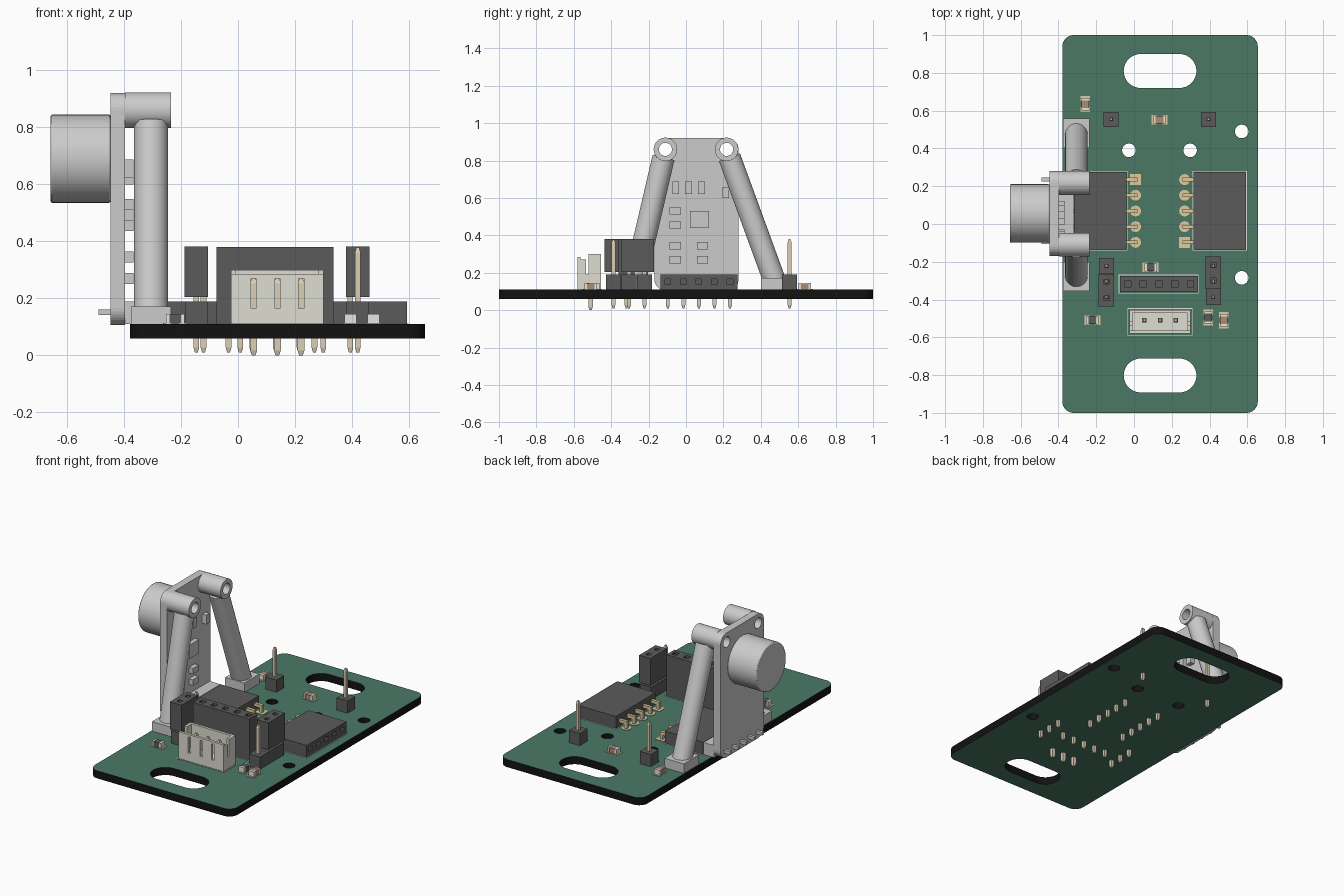
import bpy, bmesh, math
from mathutils import Matrix, Vector

if "Cube" in bpy.data.objects:
    bpy.data.objects.remove(bpy.data.objects["Cube"])


def mat(name, r, g, b):
    m = bpy.data.materials.new(name)
    m.diffuse_color = (r, g, b, 1)
    m.use_nodes = True
    m.node_tree.nodes["Principled BSDF"].inputs["Base Color"].default_value = m.diffuse_color
    return m


GREEN = mat("board_green", 0.07, 0.19, 0.13)
BLACK = mat("edge_black", 0.006, 0.006, 0.006)
DARK = mat("plastic_dark", 0.105, 0.105, 0.105)
GOLD = mat("gold", 0.75, 0.6, 0.32)
METAL = mat("pin_metal", 0.72, 0.62, 0.47)
CREAM = mat("cream", 0.74, 0.73, 0.64)
WHITE = mat("silk_white", 0.78, 0.8, 0.76)
BROWN = mat("ceramic_brown", 0.42, 0.26, 0.17)
# local (x, y, z) -> world (y, z, x), for parts standing in the YZ plane
STAND = Matrix(((0, 0, 1, 0), (1, 0, 0, 0), (0, 1, 0, 0), (0, 0, 0, 1)))


def finish(name, bm, material=None, smooth=False):
    me = bpy.data.meshes.new(name)
    bm.to_mesh(me)
    bm.free()
    ob = bpy.data.objects.new(name, me)
    bpy.context.collection.objects.link(ob)
    if material:
        me.materials.append(material)
    if smooth:
        select(ob)
        bpy.ops.object.shade_smooth_by_angle(angle=math.radians(35))
    return ob


def select(ob):
    bpy.ops.object.select_all(action='DESELECT')
    ob.select_set(True)
    bpy.context.view_layer.objects.active = ob


def add_box(bm, x0, x1, y0, y1, z0, z1):
    m = Matrix.Translation(((x0 + x1) / 2, (y0 + y1) / 2, (z0 + z1) / 2))
    bmesh.ops.create_cube(bm, size=1, matrix=m @ Matrix.Diagonal((x1 - x0, y1 - y0, z1 - z0, 1)))


def boxes(name, items, material=None):
    bm = bmesh.new()
    for b in items:
        add_box(bm, *b)
    return finish(name, bm, material)


def rrect(cx, cy, w, h, r=0.0, n=8):
    """Rounded rectangle loop; a full radius gives a circle or a slot."""
    if r == 0:
        n = 0
    pts = []
    for k, (sx, sy) in enumerate(((1, 1), (-1, 1), (-1, -1), (1, -1))):
        for i in range(n + 1):
            a = math.pi / 2 * (k + (i / n if n else 0))
            p = (cx + sx * (w / 2 - r) + r * math.cos(a), cy + sy * (h / 2 - r) + r * math.sin(a))
            if not pts or math.dist(p, pts[-1]) > 1e-5:
                pts.append(p)
    if math.dist(pts[0], pts[-1]) < 1e-5:
        pts.pop()
    return pts


def circle(cx, cy, r, n=8):
    return rrect(cx, cy, 2 * r, 2 * r, r, n)


def panel(name, loops, lo, hi, material=None, stand=False, smooth=False):
    """Extruded flat outline; inner loops become holes."""
    cu = bpy.data.curves.new(name, 'CURVE')
    cu.dimensions, cu.fill_mode, cu.extrude = '2D', 'BOTH', (hi - lo) / 2
    for loop in loops:
        s = cu.splines.new('POLY')
        s.points.add(len(loop) - 1)
        for p, q in zip(s.points, loop):
            p.co = (q[0], q[1], 0, 1)
        s.use_cyclic_u = True
    ob = bpy.data.objects.new(name, cu)
    bpy.context.collection.objects.link(ob)
    select(ob)
    bpy.ops.object.convert(target='MESH')
    ob = bpy.context.view_layer.objects.active
    m = Matrix.Translation((0, 0, (lo + hi) / 2))
    ob.data.transform(STAND @ m if stand else m)
    bm = bmesh.new()
    bm.from_mesh(ob.data)
    bmesh.ops.remove_doubles(bm, verts=bm.verts, dist=1e-5)
    bmesh.ops.recalc_face_normals(bm, faces=bm.faces)
    bm.to_mesh(ob.data)
    bm.free()
    ob.data.polygons.foreach_set("use_smooth", [False] * len(ob.data.polygons))
    ob.data.materials.clear()
    if material:
        ob.data.materials.append(material)
    if smooth:
        bpy.ops.object.shade_smooth_by_angle(angle=math.radians(35))
    return ob


def rod(name, a, b, r, smooth=True):
    a, b = Vector(a), Vector(b)
    bm = bmesh.new()
    m = Matrix.Translation((a + b) / 2) @ (b - a).to_track_quat('Z', 'Y').to_matrix().to_4x4()
    bmesh.ops.create_cone(bm, cap_ends=True, segments=40, radius1=r, radius2=r,
                          depth=(b - a).length, matrix=m)
    return finish(name, bm, None, smooth)


def pins(name, spots, z0, z1, w=0.02, tip=0.018, material=METAL):
    """Square pins with tapered ends."""
    bm = bmesh.new()
    r, rot = w / math.sqrt(2), Matrix.Rotation(math.pi / 4, 4, 'Z')
    for x, y in spots:
        for r1, r2, lo, hi in ((r / 2, r, z0, z0 + tip), (r, r, z0 + tip, z1 - tip), (r, r / 2, z1 - tip, z1)):
            bmesh.ops.create_cone(bm, cap_ends=True, segments=4, radius1=r1, radius2=r2, depth=hi - lo,
                                  matrix=Matrix.Translation((x, y, (lo + hi) / 2)) @ rot)
    return finish(name, bm, material)


T = 0.11  # board top
# circuit board: green faces, black edges
board = panel("circuit_board", [rrect(0.138, 0, 1.035, 2, 0.06),
              rrect(0.138, 0.81, 0.385, 0.18, 0.09), rrect(0.138, -0.802, 0.385, 0.18, 0.09),
              circle(0.57, 0.49, 0.036), circle(-0.027, 0.39, 0.036),
              circle(0.297, 0.39, 0.036), circle(0.57, -0.285, 0.036)], 0.06, T, GREEN)
board.data.materials.append(BLACK)
for p in board.data.polygons:
    p.material_index = int(abs(p.normal.z) < 0.5)

# sensor module: upright plate, round can, tubular spacers
B = [(-0.11, 0.86), (0.217, 0.86)]
panel("sensor_plate", [rrect(0.056, 0.513, 0.45, 0.814, 0.06)] + [circle(y, z, 0.035) for y, z in B],
      -0.447, -0.397, stand=True)
can = rod("sensor_can", (-0.657, 0.056, 0.69), (-0.447, 0.056, 0.69), 0.155, False)
bev = can.modifiers.new("rim", 'BEVEL')
bev.width, bev.segments = 0.006, 2
bev.limit_method, bev.angle_limit = 'ANGLE', math.radians(40)
select(can)
bpy.ops.object.shade_smooth_by_angle(angle=math.radians(35))
for i, (y, z) in enumerate(B):
    panel(f"spacer_{i}", [circle(y, z, 0.063), circle(y, z, 0.035)], -0.397, -0.235, stand=True, smooth=True)
# slanted legs with square feet
for i, ((y, z), fy) in enumerate(zip(B, (-0.278, 0.48))):
    top, foot = Vector((-0.305, y, z)), Vector((-0.305, fy, 0.14))
    rod(f"leg_{i}", top + (foot - top).normalized() * 0.045, foot, 0.06)
    boxes(f"foot_{i}", [(-0.375, -0.235, fy - 0.078, fy + 0.078, T, 0.172)])
# small chips on the sensor plate
chips = [(0.072, 0.485, 0.1, 0.09), (0.213, 0.63, 0.035, 0.06)]
chips += [(y, 0.655, 0.037, 0.065) for y in (-0.055, 0.013, 0.083)]
chips += [(-0.058, z, 0.06, 0.038) for z in (0.53, 0.455, 0.345, 0.27)]
chips += [(0.088, z, 0.06, 0.038) for z in (0.345, 0.27)]
boxes("sensor_chips", [(-0.4, -0.367, y - w / 2, y + w / 2, z - h / 2, z + h / 2) for y, z, w, h in chips])

# lying five-way sockets, mirrored about their shared centre
ROW = [0.235 - 0.083 * i for i in range(5)]
holes = [rrect(y, 0.152, 0.03, 0.03) for y in ROW]
for side, s in (("left", -1), ("right", 1)):
    X = lambda v: 0.138 + s * v
    span = lambda a, b: tuple(sorted((X(a), X(b))))
    panel(f"{side}_socket", [rrect(0.07, 0.15, 0.41, 0.08)] + holes, *span(0.23, 0.455), DARK, True)
    x0, x1 = span(0.178, 0.23)
    boxes(f"{side}_socket_back", [(x0, x1, -0.135, 0.275, T, 0.19)], DARK)
    x0, x1 = span(0.12, 0.19)
    boxes(f"{side}_socket_arms", [(x0, x1, y - 0.01, y + 0.01, 0.14, 0.16) for y in ROW], GOLD)
    pins(f"{side}_socket_pins", [(X(0.13), y) for y in ROW], 0.01, 0.16)
    square = 0 if s < 0 else 4
    for i, y in enumerate(ROW):
        panel(f"{side}_pad_{i}", [rrect(X(0.13), y, 0.058, 0.058) if i == square else circle(X(0.13), y, 0.029, 5)],
              0.108, 0.113, GOLD)
    panel(f"{side}_outline", [rrect(X(0.316), 0.07, 0.288, 0.422), rrect(X(0.316), 0.07, 0.28, 0.414)],
          0.108, 0.112, WHITE)
# sensor header plugged into the left socket
boxes("sensor_header", [(-0.397, -0.32, -0.135, 0.275, T + 0.001, 0.19)])
boxes("sensor_header_pins", [(-0.49, -0.28, y - 0.01, y + 0.01, 0.142, 0.162) for y in ROW])

# upright five-way socket
UX = [-0.033 + 0.083 * i for i in range(5)]
panel("upright_socket", [rrect(0.13, -0.318, 0.41, 0.085)] + [rrect(x, -0.318, 0.034, 0.034) for x in UX],
      0.16, 0.38, DARK)
boxes("upright_socket_base", [(-0.075, 0.335, -0.36, -0.276, T, 0.16)], DARK)
pins("upright_socket_pins", [(x, -0.318) for x in UX], 0.01, 0.15)
panel("upright_outline", [rrect(0.13, -0.318, 0.424, 0.1), rrect(0.13, -0.318, 0.416, 0.092)], 0.108, 0.112, WHITE)

# three-way pin headers with jumper caps
for side, x, jy in (("left", -0.146, -0.35), ("right", 0.42, -0.258)):
    ys = [-0.222 - 0.083 * i for i in range(3)]
    boxes(f"{side}_jumper_base", [(x - 0.04, x + 0.04, y - 0.041, y + 0.041, T, 0.19) for y in ys], DARK)
    pins(f"{side}_jumper_pins", [(x, y) for y in ys], 0.01, 0.378)
    panel(f"{side}_jumper_cap", [rrect(x, jy, 0.082, 0.172)] +
          [rrect(x, jy + d, 0.026, 0.026) for d in (-0.042, 0.042)], 0.205, 0.382, DARK)
# single pin posts
posts = [(-0.121, 0.554), (0.394, 0.554)]
boxes("post_bases", [(x - 0.04, x + 0.04, y - 0.04, y + 0.04, T, 0.19) for x, y in posts], DARK)
pins("post_pins", posts, 0.01, 0.38)

# three-pin shrouded connector
CX = [0.055, 0.138, 0.221]
slits = [(-0.025, 0.045), (0.063, 0.129), (0.147, 0.213), (0.231, 0.3)]
shroud = [(-0.025, 0.3, -0.58, -0.455, T, 0.15), (-0.025, 0.3, -0.472, -0.455, 0.15, 0.3),
          (-0.025, 0.3, -0.58, -0.563, 0.15, 0.165), (-0.025, 0.3, -0.58, -0.563, 0.27, 0.285)]
shroud += [(a, b, -0.58, -0.563, 0.165, 0.27) for a, b in slits]
for a, b in ((-0.025, -0.007), (0.282, 0.3)):
    shroud += [(a, b, -0.563, -0.535, 0.15, 0.27), (a, b, -0.52, -0.472, 0.15, 0.3),
               (a, b, -0.535, -0.52, 0.15, 0.19)]
boxes("connector_shroud", shroud, CREAM)
pins("connector_pins", [(x, -0.51) for x in CX], 0, 0.27, 0.024)
panel("connector_outline", [rrect(0.138, -0.518, 0.345, 0.145), rrect(0.138, -0.518, 0.337, 0.137)], 0.108, 0.112, WHITE)

# surface-mount parts: body, metal ends, pads (u = upright in plan)
for i, (x, y, u, body) in enumerate([(-0.257, 0.635, 1, BROWN), (0.135, 0.553, 0, BROWN), (-0.22, -0.51, 0, DARK),
                                     (0.088, -0.23, 0, DARK), (0.394, -0.495, 1, DARK), (0.476, -0.51, 1, BROWN)]):
    def bar(a, b, w, z0, z1):
        return (x - w, x + w, y + a, y + b, z0, z1) if u else (x + a, x + b, y - w, y + w, z0, z1)
    boxes(f"chip_body_{i}", [bar(-0.02, 0.02, 0.02, T, 0.143)], body)
    boxes(f"chip_ends_{i}", [bar(-0.033, -0.02, 0.021, T, 0.145), bar(0.02, 0.033, 0.021, T, 0.145)], WHITE)
    boxes(f"chip_pads_{i}", [bar(-0.043, -0.015, 0.025, 0.108, 0.113), bar(0.015, 0.043, 0.025, 0.108, 0.113)], GOLD)
